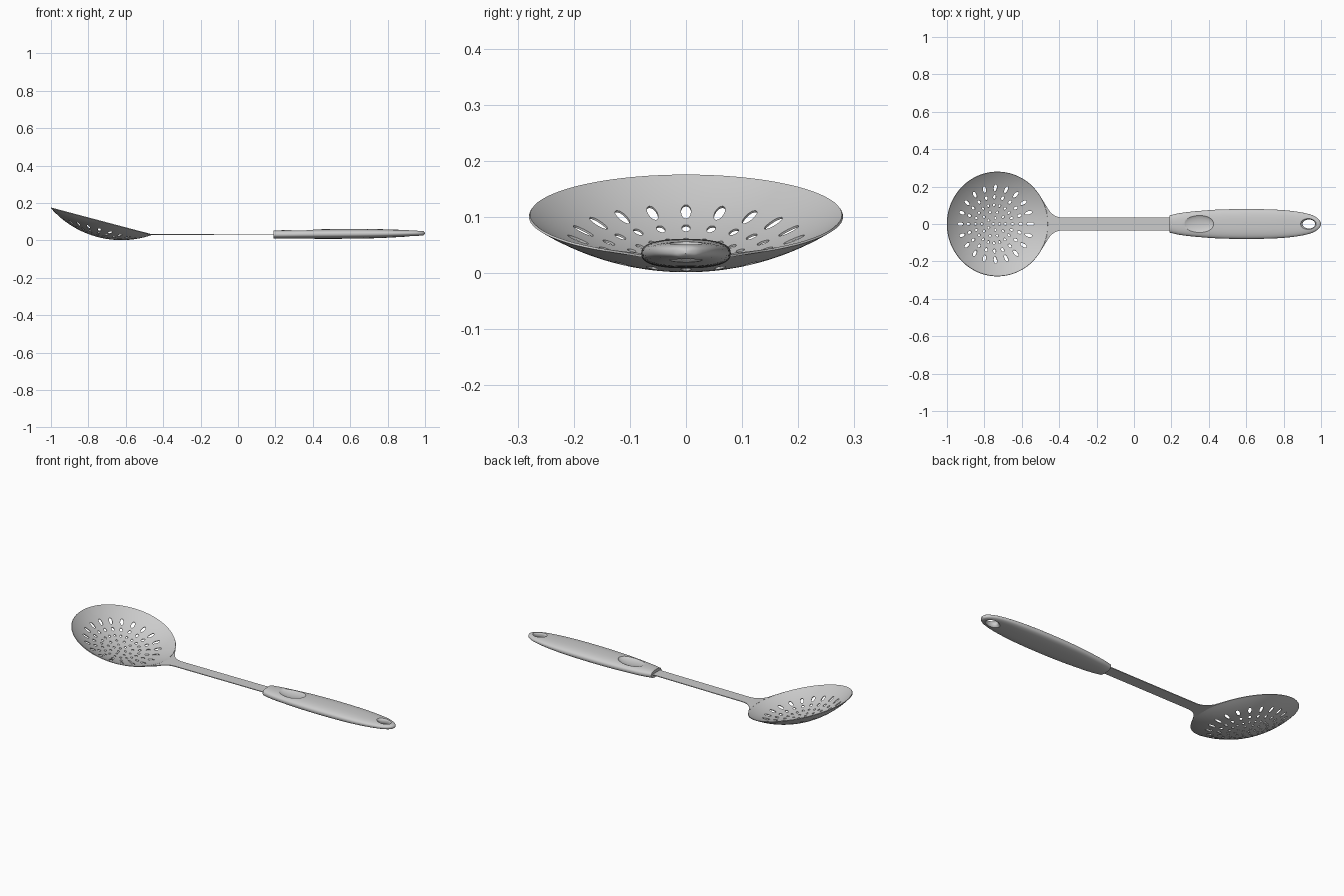
import bpy, bmesh, math
from math import sin, cos, pi, sqrt

if "Cube" in bpy.data.objects:
    bpy.data.objects.remove(bpy.data.objects["Cube"])

mat = bpy.data.materials.new("light grey")
mat.use_nodes = True
mat.diffuse_color = (0.6, 0.6, 0.6, 1)
mat.node_tree.nodes["Principled BSDF"].inputs["Base Color"].default_value = (0.6, 0.6, 0.6, 1)


def make(name, bm):
    bmesh.ops.remove_doubles(bm, verts=bm.verts, dist=0.00005)
    bmesh.ops.recalc_face_normals(bm, faces=bm.faces)
    me = bpy.data.meshes.new(name)
    bm.to_mesh(me)
    bm.free()
    ob = bpy.data.objects.new(name, me)
    me.materials.append(mat)
    bpy.context.collection.objects.link(ob)
    return ob


def activate(ob):
    bpy.ops.object.select_all(action='DESELECT')
    ob.select_set(True)
    bpy.context.view_layer.objects.active = ob


def smooth(ob, angle=35):
    activate(ob)
    bpy.ops.object.shade_smooth_by_angle(angle=math.radians(angle))


def thicken(ob, t):
    m = ob.modifiers.new("thickness", 'SOLIDIFY')
    m.thickness, m.offset = t, 0
    activate(ob)
    bpy.ops.object.modifier_apply(modifier=m.name)


def cut(ob, cutter):
    cutter.hide_render = True
    m = ob.modifiers.new("cut", 'BOOLEAN')
    m.operation, m.object, m.solver = 'DIFFERENCE', cutter, 'EXACT'
    activate(ob)
    bpy.ops.object.modifier_apply(modifier=m.name)
    bpy.data.objects.remove(cutter)


def loft(bm, rings):
    """Skin closed rings of points and cap both ends."""
    vs = [[bm.verts.new(p) for p in r] for r in rings]
    n = len(vs[0])
    for a, b in zip(vs, vs[1:]):
        for i in range(n):
            j = (i + 1) % n
            bm.faces.new((a[i], a[j], b[j], b[i]))
    bm.faces.new(vs[0])
    bm.faces.new(vs[-1])


def interp(table, x):
    """Smooth (Catmull-Rom style) lookup in rows of (x, values...)."""
    k = 0
    while k < len(table) - 2 and x > table[k + 1][0]:
        k += 1
    a, b = table[k], table[k + 1]
    p, q = table[max(k - 1, 0)], table[min(k + 2, len(table) - 1)]
    w = b[0] - a[0]
    t = (x - a[0]) / w
    out = []
    for c in range(1, len(a)):
        m0 = (b[c] - p[c]) / (b[0] - p[0]) * w
        m1 = (q[c] - a[c]) / (q[0] - a[0]) * w
        out.append((2*t**3 - 3*t*t + 1) * a[c] + (t**3 - 2*t*t + t) * m0
                   + (3*t*t - 2*t**3) * b[c] + (t**3 - t*t) * m1)
    return out


# ---- perforated bowl: a tilted spherical cap ----
CX, CZ, RIM, DEPTH, TILT = -0.73, 0.1025, 0.279, 0.085, math.radians(14.9)
BALL = (RIM**2 + DEPTH**2) / (2 * DEPTH)
SEG = 80


def cap(r, a):
    h = BALL - DEPTH - sqrt(BALL**2 - r * r)
    u = r * cos(a)
    return (CX + u * cos(TILT) + h * sin(TILT), r * sin(a), CZ - u * sin(TILT) + h * cos(TILT))


bm = bmesh.new()


def strip(outer, inner):
    """Quads between two closed loops of (radius, angle)."""
    vo = [bm.verts.new(cap(*p)) for p in outer]
    vi = [bm.verts.new(cap(*p)) for p in inner]
    for i in range(len(vo)):
        j = (i + 1) % len(vo)
        bm.faces.new((vo[i], vo[j], vi[j], vi[i]))


def circle(r):
    return [(r, 2 * pi * i / SEG) for i in range(SEG)]


# inner radius, outer radius, hole count, hole half length, hole half width
bands = [(0.018, 0.048, 5, 0.0065, 0.006), (0.048, 0.082, 10, 0.007, 0.006),
         (0.082, 0.122, 20, 0.008, 0.006), (0.122, 0.168, 20, 0.011, 0.0075),
         (0.168, 0.218, 20, 0.019, 0.009)]
strip(circle(0.018), circle(0.007))
for r0, r1, n, hl, hw in bands:
    nt, nr, rc = SEG // n, 4, (r0 + r1) / 2
    # unit square outline of one cell: (radial, tangential) in -1..1
    sq = [(-1, -1 + 2 * i / nt) for i in range(nt)] + [(-1 + 2 * i / nr, 1) for i in range(nr)]
    sq += [(-a, -b) for a, b in sq]
    for k in range(n):
        a0 = 2 * pi * k / n
        cell = [(rc + (r1 - r0) / 2 * p, a0 + pi / n * q) for p, q in sq]
        hole = [(rc + hl * p / math.hypot(p, q), a0 + hw / rc * q / math.hypot(p, q)) for p, q in sq]
        mid = [((c[0] + h[0]) / 2, (c[1] + h[1]) / 2) for c, h in zip(cell, hole)]
        strip(cell, mid)
        strip(mid, hole)
plain = [0.218, 0.234, 0.25, 0.265, RIM]
for r0, r1 in zip(plain, plain[1:]):
    strip(circle(r1), circle(r0))
bowl = make("bowl", bm)
thicken(bowl, 0.004)
smooth(bowl)

# ---- flared neck running into the flat stem ----
neck = [(-0.51, 0.161), (-0.49, 0.130), (-0.47, 0.097), (-0.45, 0.068),
        (-0.43, 0.049), (-0.41, 0.039), (-0.38, 0.034), (0.25, 0.034)]
tip = CX + RIM * cos(TILT)
xs = [-0.51 + 0.005 * i for i in range(27)] + [tip, 0.0, 0.25]
bm = bmesh.new()
for side in (1, -1):
    prev = None
    for x in sorted(xs):
        inner = 0.995 * RIM * sqrt(max(0, 1 - ((x - CX) / (RIM * cos(TILT)))**2))
        z = CZ - math.tan(TILT) * (x - CX) if x < tip else 0.0307 + 0.004 * (x - tip)
        row = [bm.verts.new((x, side * y, z)) for y in (inner, max(inner, interp(neck, x)[0]))]
        if prev:
            bm.faces.new((prev[0], prev[1], row[1], row[0]))
        prev = row
stem = make("stem", bm)
thicken(stem, 0.004)
smooth(stem)

# ---- grip: lofted rounded sections (x, half width, half height, centre height) ----
grip = [(0.19, 0.046, 0.021, 0.032), (0.25, 0.059, 0.0225, 0.032), (0.35, 0.070, 0.024, 0.033),
        (0.45, 0.077, 0.0255, 0.034), (0.6, 0.080, 0.026, 0.035), (0.75, 0.077, 0.024, 0.036),
        (0.85, 0.069, 0.020, 0.037), (0.92, 0.057, 0.017, 0.038), (0.96, 0.044, 0.0145, 0.038),
        (0.985, 0.028, 0.012, 0.038), (0.995, 0.016, 0.009, 0.038), (1.0, 0.004, 0.003, 0.038)]


def power(v, e):
    return math.copysign(abs(v)**e, v)


rings = []
xs = [0.19 + 0.02 * i for i in range(39)] + [0.965, 0.975, 0.983, 0.989, 0.994, 0.998, 1.0]
for x in xs:
    w, h, zc = interp(grip, x)
    rings.append([(x, w * power(cos(2*pi*i/40), 0.8), zc + h * power(sin(2*pi*i/40), 0.8))
                  for i in range(40)])
bm = bmesh.new()
loft(bm, rings)
handle = make("handle", bm)

# thumb recess
bm = bmesh.new()
bmesh.ops.create_uvsphere(bm, u_segments=40, v_segments=24, radius=1)
bmesh.ops.scale(bm, verts=bm.verts, vec=(0.083, 0.052, 0.02))
bmesh.ops.translate(bm, verts=bm.verts, vec=(0.345, 0, 0.063))
cut(handle, make("thumb_cutter", bm))

# hanging hole, flared at both mouths
bm = bmesh.new()
loft(bm, [[(0.935 + 0.034 * s * cos(2*pi*i/32), 0.024 * s * sin(2*pi*i/32), 0.038 + z)
           for i in range(32)]
          for z, s in ((-0.03, 1.7), (-0.016, 1.25), (-0.01, 1.06), (-0.005, 1), (0.005, 1),
                       (0.01, 1.06), (0.016, 1.25), (0.03, 1.7))])
cut(handle, make("hole_cutter", bm))
smooth(handle)
